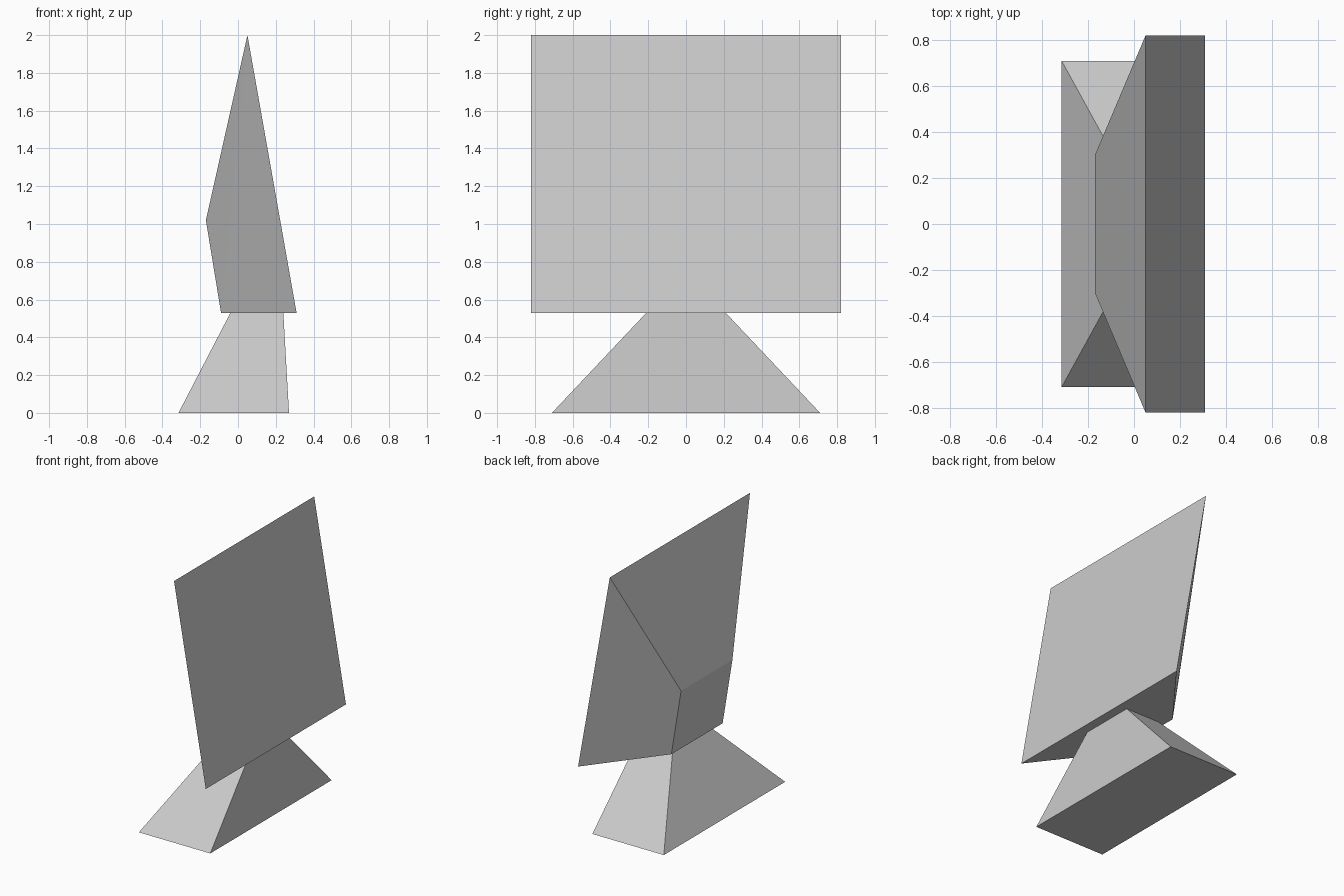
import bpy
import bmesh

if "Cube" in bpy.data.objects:
    bpy.data.objects.remove(bpy.data.objects["Cube"])

grey = bpy.data.materials.new("light_grey")
grey.diffuse_color = (0.6, 0.6, 0.6, 1)
grey.use_nodes = True
grey.node_tree.nodes["Principled BSDF"].inputs["Base Color"].default_value = grey.diffuse_color


def mirrored_solid(name, outline):
    """Hull of (x, half_width, z) points mirrored across y = 0."""
    bm = bmesh.new()
    for x, w, z in outline:
        for side in (-1, 1):
            bm.verts.new((x, side * w, z))
    bmesh.ops.convex_hull(bm, input=bm.verts)
    bmesh.ops.dissolve_limit(bm, angle_limit=0.01, verts=bm.verts, edges=bm.edges)
    bmesh.ops.recalc_face_normals(bm, faces=bm.faces)
    mesh = bpy.data.meshes.new(name)
    bm.to_mesh(mesh)
    bm.free()
    mesh.materials.append(grey)
    obj = bpy.data.objects.new(name, mesh)
    bpy.context.collection.objects.link(obj)
    return obj


# Tilted screen with a faceted rear housing
mirrored_solid("screen_housing", [
    (0.05, 0.82, 2.0),
    (0.31, 0.82, 0.53),
    (-0.09, 0.30, 0.53),
    (-0.17, 0.30, 1.02),
])

# Tapered foot under the screen
mirrored_solid("stand", [
    (-0.315, 0.71, 0.0),
    (0.27, 0.71, 0.0),
    (0.24, 0.21, 0.53),
    (-0.04, 0.21, 0.53),
])
